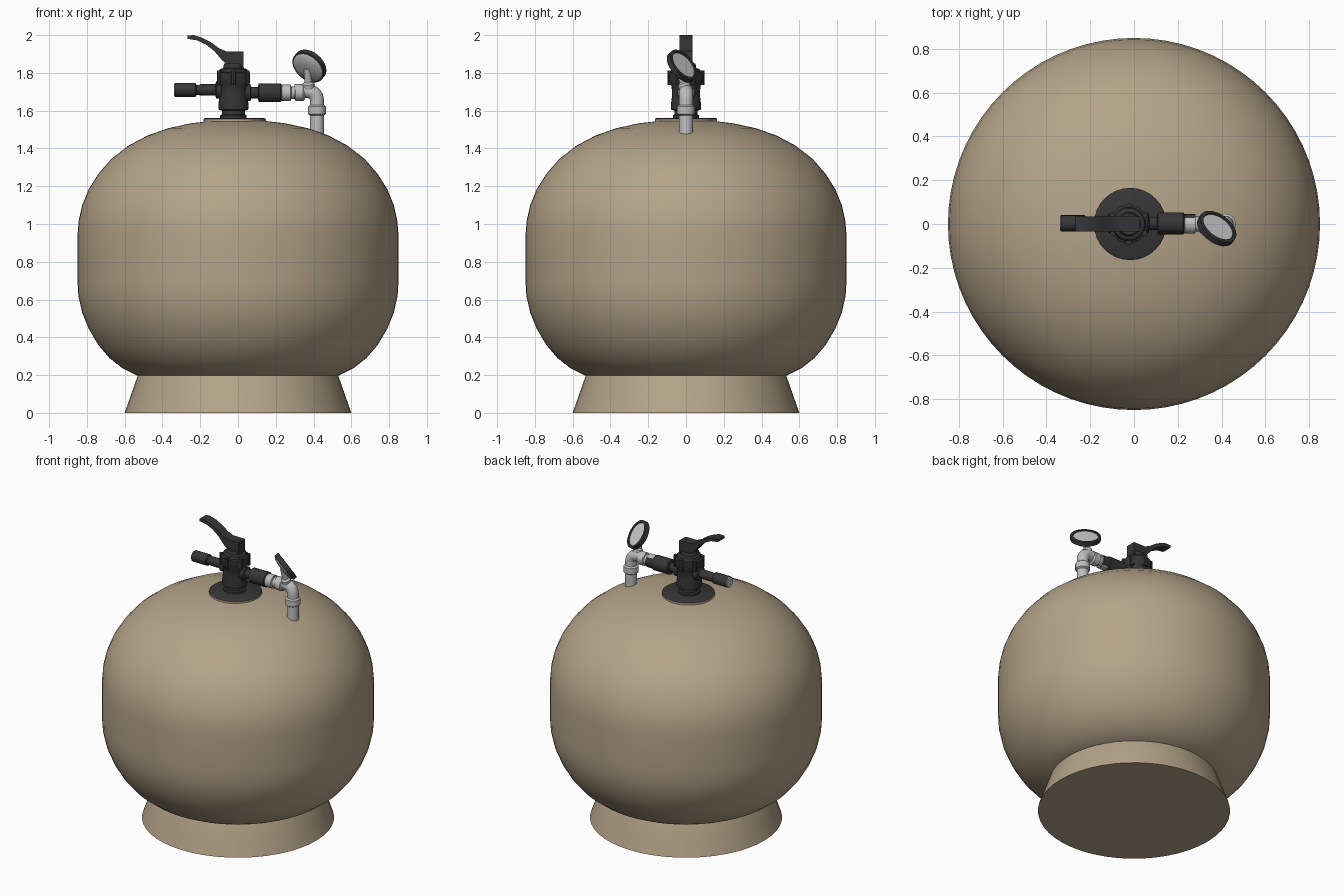
import bpy, bmesh, math
from mathutils import Vector

if "Cube" in bpy.data.objects:
    bpy.data.objects.remove(bpy.data.objects["Cube"])


def material(name, col):
    m = bpy.data.materials.new(name)
    m.diffuse_color = (*col, 1)
    m.use_nodes = True
    m.node_tree.nodes["Principled BSDF"].inputs["Base Color"].default_value = m.diffuse_color
    return m


TAN = material("tan_shell", (0.46, 0.37, 0.25))
DARK = material("charcoal_plastic", (0.037, 0.037, 0.039))
GREY = material("light_grey_metal", (0.52, 0.52, 0.53))
PALE = material("pale_dial", (0.62, 0.62, 0.63))


def finish(bm, name, mats, rule=None, angle=35):
    bmesh.ops.remove_doubles(bm, verts=bm.verts, dist=1e-5)
    bmesh.ops.recalc_face_normals(bm, faces=bm.faces)
    for f in bm.faces:
        f.smooth = True
        if rule:
            f.material_index = rule(f)
    me = bpy.data.meshes.new(name)
    bm.to_mesh(me)
    bm.free()
    me.set_sharp_from_angle(angle=math.radians(angle))
    for m in mats:
        me.materials.append(m)
    ob = bpy.data.objects.new(name, me)
    bpy.context.collection.objects.link(ob)
    return ob


def skin(bm, rings):
    """Join rings of points into a closed tube with end caps."""
    vs = [[bm.verts.new(p) for p in r] for r in rings]
    n = len(vs[0])
    for a, b in zip(vs, vs[1:]):
        for i in range(n):
            j = (i + 1) % n
            bm.faces.new((a[i], a[j], b[j], b[i]))
    bm.faces.new(vs[0])
    bm.faces.new(vs[-1])


def lathe(name, profile, mats, origin=(0, 0, 0), axis=(0, 0, 1), n=24, rule=None, angle=35):
    """Profile of (radius, distance) turned about an axis."""
    q = Vector((0, 0, 1)).rotation_difference(Vector(axis))
    o = Vector(origin)
    bm = bmesh.new()
    rings = []
    for r, h in profile:
        rings.append([o + q @ Vector((r * math.cos(2 * math.pi * i / n),
                                      r * math.sin(2 * math.pi * i / n), h)) for i in range(n)])
    skin(bm, rings)
    return finish(bm, name, mats, rule, angle)


def tube(name, path, r, mats, n=20):
    """Round pipe along a path in the xz plane."""
    pts = [Vector((x, 0, z)) for x, z in path]
    bm = bmesh.new()
    rings = []
    for k, p in enumerate(pts):
        t = (pts[min(k + 1, len(pts) - 1)] - pts[max(k - 1, 0)]).normalized()
        u = Vector((0, 1, 0))
        v = t.cross(u)
        rings.append([p + r * (math.cos(2 * math.pi * i / n) * u +
                               math.sin(2 * math.pi * i / n) * v) for i in range(n)])
    skin(bm, rings)
    return finish(bm, name, mats)


# Tank shell and its flared foot
lathe("tank_shell", [(0.50, 0.19), (0.54, 0.20), (0.61, 0.235), (0.68, 0.29), (0.74, 0.36),
                     (0.79, 0.445), (0.825, 0.53), (0.845, 0.62), (0.85, 0.70), (0.85, 0.94),
                     (0.843, 1.02), (0.825, 1.10), (0.79, 1.185), (0.74, 1.265), (0.67, 1.345),
                     (0.58, 1.415), (0.48, 1.468), (0.37, 1.507), (0.25, 1.533), (0.13, 1.547),
                     (0.002, 1.552)], [TAN], n=72)
lathe("tank_foot", [(0.60, 0), (0.565, 0.10), (0.53, 0.20), (0.52, 0.22)], [TAN], n=48)

# Neck flange: tan edge, dark top
lathe("neck_flange", [(0.165, 1.53), (0.165, 1.556), (0.155, 1.562)], [TAN, DARK],
      (-0.018, 0, 0), n=32, rule=lambda f: 1 if f.normal.z > 0.5 else 0)

# Valve body with waist and cap
VX = -0.024
lathe("valve_body", [(0.07, 1.555), (0.07, 1.575), (0.06, 1.58), (0.06, 1.60), (0.078, 1.605),
                     (0.08, 1.63), (0.074, 1.68), (0.076, 1.73), (0.088, 1.75), (0.088, 1.80),
                     (0.078, 1.805), (0.072, 1.82), (0.055, 1.825), (0.05, 1.85)],
      [DARK], (VX, 0, 0), n=28)
for i in range(6):
    a = math.pi / 6 + i * math.pi / 3
    lathe(f"clamp_bolt_{i + 1}", [(0.014, 1.735), (0.014, 1.812)], [DARK],
          (VX + 0.083 * math.cos(a), 0.083 * math.sin(a), 0), n=8)

# Curved lever handle cut from a side profile
side = [(-0.268, 1.998), (-0.235, 2.0), (-0.19, 1.986), (-0.14, 1.96), (-0.10, 1.93), (-0.06, 1.913),
        (0.028, 1.912), (0.028, 1.83), (-0.05, 1.83), (-0.06, 1.845), (-0.085, 1.868),
        (-0.125, 1.915), (-0.17, 1.95), (-0.215, 1.972), (-0.268, 1.98)]
bm = bmesh.new()
skin(bm, [[(x, y, z) for x, z in side] for y in (-0.034, 0.034)])
finish(bm, "lever_handle", [DARK])

# Side ports of the valve
X = (1, 0, 0)
lathe("left_port", [(0.032, -0.338), (0.037, -0.333), (0.037, -0.225), (0.027, -0.22),
                    (0.027, -0.205), (0.03, -0.20), (0.03, -0.12), (0.045, -0.115), (0.045, -0.06)],
      [DARK, GREY], (0, 0.003, 1.71), X, 20,
      lambda f: 1 if f.normal.x < -0.6 and f.calc_center_median().x < -0.33 else 0)
lathe("right_port", [(0.045, 0.02), (0.045, 0.065), (0.03, 0.07), (0.03, 0.105), (0.05, 0.11),
                     (0.05, 0.225), (0.042, 0.23), (0.042, 0.28)], [DARK], (0, 0.003, 1.695), X, 20)
lathe("union_fitting", [(0.036, 0.225), (0.044, 0.232), (0.044, 0.278), (0.034, 0.282), (0.034, 0.30),
                        (0.043, 0.305), (0.043, 0.345), (0.034, 0.355)], [GREY], (0, 0, 1.695), X, 20)

# Return pipe with elbow, down into the shell
bend = [(0.37 + 0.048 * math.sin(t), 1.655 + 0.048 * math.cos(t))
        for t in [k * math.pi / 16 for k in range(9)]]
tube("return_pipe", [(0.30, 1.703)] + bend + [(0.418, 1.43)], 0.037, [GREY])
lathe("pipe_collar", [(0.037, 1.575), (0.047, 1.582), (0.047, 1.622), (0.037, 1.63)],
      [GREY], (0.418, 0, 0))

# Gauge: stem, pale cup-shaped back, dark rim and recessed dial
N = Vector((0.5, 0.66, 0.56)).normalized()
C = Vector((0.377, -0.022, 1.835))
foot = Vector((0.375, 0, 1.70))
stem = C - N * 0.02 - foot
lathe("gauge_stem", [(0.032, 0), (0.032, 0.045), (0.02, 0.055), (0.018, stem.length)],
      [GREY], foot, stem.normalized(), 16)
lathe("gauge_case", [(0.03, -0.03), (0.075, -0.024), (0.09, -0.012)], [GREY], C, N, 28)
lathe("gauge_rim", [(0.088, -0.014), (0.096, -0.012), (0.096, 0.016), (0.08, 0.018), (0.077, 0.008)],
      [DARK], C, N, 28)
lathe("gauge_dial", [(0.079, 0.006), (0.079, 0.011)], [PALE], C, N, 28)
